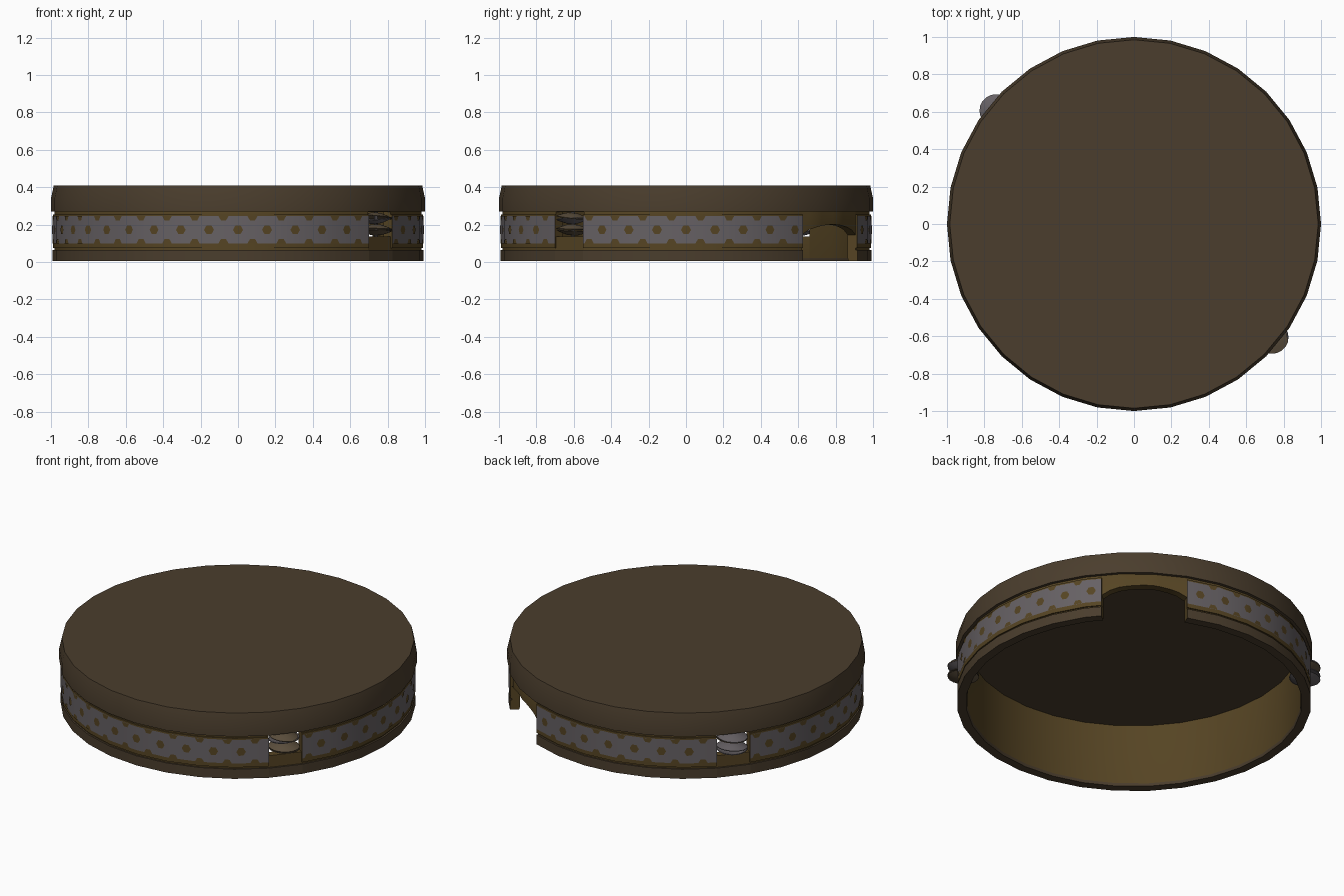
import bpy, bmesh, math, random
from mathutils import Matrix, Vector

if "Cube" in bpy.data.objects:
    bpy.data.objects.remove(bpy.data.objects["Cube"])

random.seed(3)
SEG = 360 / 32


def mat(name, c):
    m = bpy.data.materials.new(name)
    m.diffuse_color = (*c, 1)
    m.use_nodes = True
    m.node_tree.nodes["Principled BSDF"].inputs["Base Color"].default_value = m.diffuse_color
    return m


BROWN = mat("dark brown", (0.069, 0.047, 0.026))
GOLD = mat("golden wood", (0.092, 0.058, 0.017))
GREY = mat("grey metal", (0.133, 0.119, 0.127))
BRONZE = mat("bronze", (0.110, 0.080, 0.048))

# gaps around the hoop, in degrees: two jingle slots and the hand hole
SLOTS = [(-45, -45 + SEG), (135, 135 + SEG)]
HOLE = (39.375, 67.5)
SOLID = [(-45 + SEG, 39.375), (67.5, 135), (135 + SEG, 315)]


def poly_point(r, deg, z):
    """Point on the 32-sided hoop outline."""
    off = math.radians((deg % SEG) - SEG / 2)
    k = r * math.cos(math.radians(SEG / 2)) / math.cos(off)
    a = math.radians(deg)
    return Vector((k * math.cos(a), k * math.sin(a), z))


def finish(bm, name, materials, normals=True):
    if normals:
        bmesh.ops.recalc_face_normals(bm, faces=bm.faces)
    me = bpy.data.meshes.new(name)
    bm.to_mesh(me)
    bm.free()
    for m in materials:
        me.materials.append(m)
    ob = bpy.data.objects.new(name, me)
    bpy.context.collection.objects.link(ob)
    bpy.ops.object.select_all(action='DESELECT')
    ob.select_set(True)
    bpy.context.view_layer.objects.active = ob
    bpy.ops.object.shade_smooth_by_angle(angle=math.radians(30))


def arc(bm, a0, a1, profile, step=SEG, closed=True):
    """Sweep profile(angle) -> [(r, z), ...] along the hoop; low faces get slot 1."""
    n0, n1 = math.floor(a0 / step) + 1, math.ceil(a1 / step)
    angs = [a0] + [n * step for n in range(n0, n1)] + [a1]
    rows = [[bm.verts.new(poly_point(r, a, z)) for r, z in profile(a)] for a in angs]
    n = len(rows[0])
    for p, q in zip(rows, rows[1:]):
        for i in range(n if closed else n - 1):
            j = (i + 1) % n
            f = bm.faces.new((p[i], q[i], q[j], p[j]))
            if max(v.co.z for v in f.verts) < 0.07:
                f.material_index = 1
    if closed:
        bm.faces.new(rows[0])
        bm.faces.new(rows[-1])


def lathe(bm, profile, n, xf=Matrix(), mi=0):
    rings = []
    for r, z in profile:
        if r == 0:
            rings.append([bm.verts.new(xf @ Vector((0, 0, z)))] * n)
        else:
            rings.append([bm.verts.new(xf @ Vector((r * math.cos(2 * math.pi * i / n),
                                                    r * math.sin(2 * math.pi * i / n), z)))
                          for i in range(n)])
    for p, q in zip(rings, rings[1:]):
        for i in range(n):
            j = (i + 1) % n
            vs = list(dict.fromkeys((p[i], p[j], q[j], q[i])))
            bm.faces.new(vs).material_index = mi


# drum head with its overhanging collar, thin skin
bm = bmesh.new()
lathe(bm, [(0, 0.408), (0.985, 0.408), (1.0, 0.34), (1.0, 0.27), (0.978, 0.27),
           (0.94, 0.394), (0, 0.394)], 32)
finish(bm, "drum_head", [BROWN])

# hoop: brown foot, golden wall with a raised band; low sills at the slots, arch at the hole
FOOT = [(0.935, 0.022), (0.94, 0.006), (0.992, 0.006), (0.992, 0.065), (0.982, 0.065)]
FULL = [(0.935, 0.394)] + FOOT + [(0.982, 0.075), (0.99, 0.075), (0.99, 0.255),
                                  (0.982, 0.255), (0.982, 0.27)]
SILL = [(0.935, 0.137)] + FOOT + [(0.982, 0.137)]
LINTEL = [(0.935, 0.268), (0.982, 0.268), (0.935, 0.394)]


def arch(a):
    t = (a - HOLE[0]) / (HOLE[1] - HOLE[0])
    z = 0.145 + 0.055 * max(0.0, math.sin(math.pi * t)) ** 0.6
    return [(0.935, z), (0.982, z), (0.982, 0.27), (0.935, 0.394)]


bm = bmesh.new()
for a0, a1 in SOLID:
    arc(bm, a0, a1, lambda a: FULL)
for a0, a1 in SLOTS:
    arc(bm, a0, a1, lambda a: SILL)
    arc(bm, a0, a1, lambda a: LINTEL)
arc(bm, *HOLE, arch, SEG / 4)
finish(bm, "hoop", [GOLD, BROWN])

# thin metal strips on the raised band, with a pattern of dots
R_DOT = 0.027
strips, dots = bmesh.new(), bmesh.new()
for a0, a1 in SOLID:
    arc(strips, a0, a1, lambda a: [(0.992, 0.10), (0.992, 0.245)], closed=False)


def dot(deg, z, start, count):
    """Hexagon, or half hexagon when count is 3."""
    c = dots.verts.new(poly_point(0.9945, deg, z))
    ring = []
    for i in range(count + 1):
        t = math.radians(start + 60 * i)
        ring.append(dots.verts.new(poly_point(
            0.9945, deg + math.degrees(R_DOT * math.cos(t)), z + R_DOT * math.sin(t))))
    for p, q in zip(ring, ring[1:]):
        dots.faces.new((c, p, q))


for k in range(80):
    deg = k * 4.5
    if not any(a0 + 1.6 < d < a1 - 1.6 for a0, a1 in SOLID for d in (deg, deg - 360)):
        continue
    if k % 2 == 0:
        dot(deg, 0.172, 0, 6)
    else:
        dot(deg, 0.10, 0, 3)
        dot(deg, 0.245, 180, 3)
finish(strips, "metal_strips", [GREY], normals=False)
finish(dots, "strip_dots", [GOLD], normals=False)

# jingles: two pairs of domed discs on a pin in each slot
for label, deg, colours in (("front", -45 + SEG / 2, [BRONZE, GREY]),
                            ("back", 135 + SEG / 2, [GREY, BRONZE])):
    a = math.radians(deg)
    pos = Vector((0.955 * math.cos(a), 0.955 * math.sin(a), 0))
    bm = bmesh.new()
    for i, z in enumerate((0.165, 0.178, 0.227, 0.24)):
        flip = 1 if i % 2 else -1
        xf = (Matrix.Translation(pos + Vector((0, 0, z)))
              @ Matrix.Rotation(math.radians(random.uniform(-6, 6)), 4, 'X')
              @ Matrix.Rotation(math.radians(random.uniform(-6, 6)), 4, 'Y')
              @ Matrix.Scale(flip, 4, (0, 0, 1)))
        lathe(bm, [(0, 0.024), (0.03, 0.021), (0.06, 0.011), (0.088, 0.0),
                   (0.086, -0.004), (0.058, 0.006), (0.03, 0.015), (0, 0.018)],
              20, xf, 1 if i == 2 else 0)
    finish(bm, label + "_jingles", colours)
    bm = bmesh.new()
    lathe(bm, [(0, 0.12), (0.01, 0.12), (0.01, 0.28), (0, 0.28)], 8, Matrix.Translation(pos))
    finish(bm, label + "_jingle_pin", [GREY])
